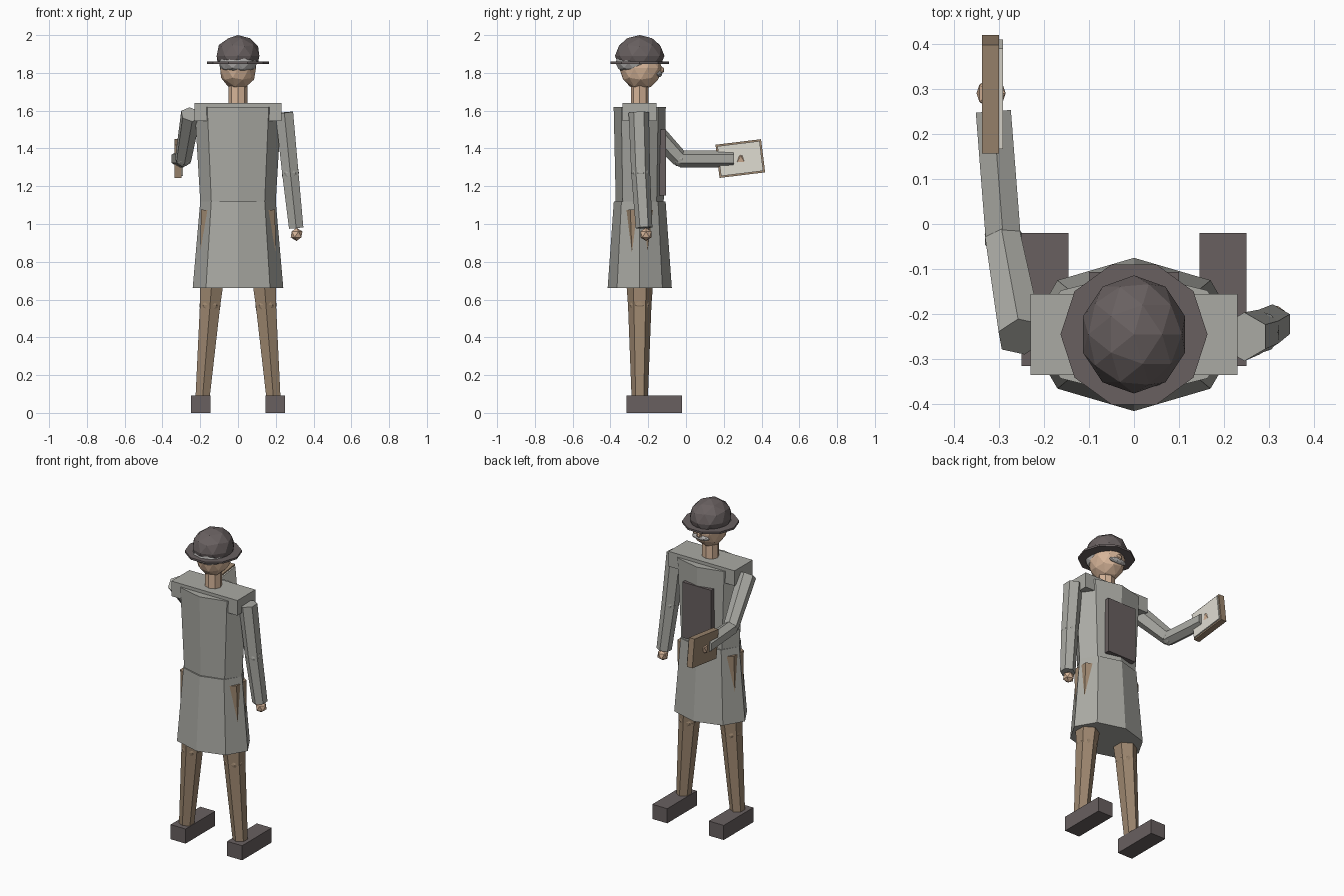
import bpy, bmesh, math
from mathutils import Vector, Matrix

if "Cube" in bpy.data.objects:
    bpy.data.objects.remove(bpy.data.objects["Cube"], do_unlink=True)


def material(name, srgb):
    linear = [(c / 255) ** 2.2 for c in srgb] + [1]
    m = bpy.data.materials.new(name)
    m.use_nodes = True
    m.diffuse_color = linear
    m.node_tree.nodes["Principled BSDF"].inputs["Base Color"].default_value = linear
    return m


coat = material("grey coat", (168, 168, 162))
dark = material("dark charcoal", (104, 96, 96))
wood = material("brown cloth", (156, 134, 111))
skin = material("skin", (214, 180, 152))
hair_grey = material("hair grey", (176, 174, 172))
paper = material("paper", (222, 219, 208))

BODY_Y = -0.245


def finish(name, bm, mat):
    bmesh.ops.recalc_face_normals(bm, faces=bm.faces)
    mesh = bpy.data.meshes.new(name)
    bm.to_mesh(mesh)
    bm.free()
    mesh.materials.append(mat)
    obj = bpy.data.objects.new(name, mesh)
    bpy.context.collection.objects.link(obj)
    return obj


def box(name, mat, low, high, tilt=0):
    low, high = Vector(low), Vector(high)
    bm = bmesh.new()
    bmesh.ops.create_cube(bm, size=1)
    bmesh.ops.scale(bm, vec=high - low, verts=bm.verts)
    bmesh.ops.rotate(bm, matrix=Matrix.Rotation(tilt, 3, "X"), verts=bm.verts)
    bmesh.ops.translate(bm, vec=(low + high) / 2, verts=bm.verts)
    return finish(name, bm, mat)


def ball(name, mat, center, radii, cut=None, detail=2):
    bm = bmesh.new()
    bmesh.ops.create_icosphere(bm, subdivisions=detail, radius=1)
    bmesh.ops.scale(bm, vec=radii, verts=bm.verts)
    bmesh.ops.translate(bm, vec=center, verts=bm.verts)
    if cut is not None:
        geom = bm.verts[:] + bm.edges[:] + bm.faces[:]
        bmesh.ops.bisect_plane(bm, geom=geom, plane_co=(0, 0, cut),
                               plane_no=(0, 0, 1), clear_inner=True)
    return finish(name, bm, mat)


def tube(name, mat, start, end, r1, r2, sides=6):
    """Tapered prism from start to end; r1 and r2 are (side, forward) radii."""
    start, end = Vector(start), Vector(end)
    axis = (end - start).normalized()
    forward = Vector((0, 0, 1)) if abs(axis.y) > 0.6 else Vector((0, 1, 0))
    forward = (forward - axis * forward.dot(axis)).normalized()
    side = forward.cross(axis)
    bm = bmesh.new()
    rings = []
    for p, (a, b) in ((start, r1), (end, r2)):
        ring = []
        for i in range(sides):
            t = math.tau * i / sides
            ring.append(bm.verts.new(p + side * a * math.sin(t) + forward * b * math.cos(t)))
        rings.append(ring)
        bm.faces.new(ring)
    for i in range(sides):
        j = (i + 1) % sides
        bm.faces.new((rings[0][i], rings[0][j], rings[1][j], rings[1][i]))
    return finish(name, bm, mat)


def limb(name, mat, points, radii):
    """Two tapered segments with a ball at the middle joint."""
    for part, i in (("upper", 0), ("lower", 1)):
        tube(f"{name}_{part}", mat, points[i], points[i + 1],
             (radii[i],) * 2, (radii[i + 1],) * 2)
    ball(f"{name}_joint", mat, points[1], (radii[1] * 0.95,) * 3)


# Coat: flared skirt, torso and shoulder yoke
tube("coat_skirt", coat, (0, BODY_Y, 0.66), (0, BODY_Y, 1.12), (0.24, 0.17), (0.2, 0.137), 8)
tube("coat_torso", coat, (0, BODY_Y, 1.12), (0, BODY_Y, 1.62), (0.2, 0.127), (0.23, 0.138), 8)
box("shoulder_yoke", coat, (-0.23, -0.335, 1.545), (0.23, -0.155, 1.64))
box("chest_panel", dark, (-0.1, -0.14, 1.15), (0.1, -0.107, 1.5))

# Legs and shoes
for label, s in (("left", 1), ("right", -1)):
    limb(f"{label}_leg", wood,
         [(s * 0.11, BODY_Y, 1.07), (s * 0.148, BODY_Y, 0.57), (s * 0.19, BODY_Y, 0.05)],
         [0.1, 0.062, 0.042])
    x = s * 0.197
    box(f"{label}_shoe", dark, (x - 0.052, -0.315, 0), (x + 0.052, -0.02, 0.092))

# Hanging arm, and the arm reaching forward
limb("left_arm", coat,
     [(0.245, -0.25, 1.59), (0.277, -0.24, 1.27), (0.308, -0.222, 0.98)], [0.054, 0.05, 0.044])
ball("left_hand", skin, (0.31, -0.212, 0.945), (0.035,) * 3, detail=1)
limb("right_arm", coat,
     [(-0.25, -0.25, 1.58), (-0.29, -0.032, 1.345), (-0.312, 0.25, 1.345)], [0.055, 0.045, 0.045])
ball("right_hand", skin, (-0.317, 0.29, 1.345), (0.036,) * 3, detail=1)

# Tilted board with a sheet of paper on its inner side
tilt = math.radians(7)
box("board", wood, (-0.337, 0.166, 1.258), (-0.299, 0.409, 1.435), tilt)
box("board_paper", paper, (-0.3, 0.175, 1.267), (-0.291, 0.4, 1.426), tilt)

# Head, face and hair
tube("neck", skin, (0, BODY_Y, 1.6), (0, BODY_Y, 1.75), (0.05, 0.047), (0.05, 0.047), 8)
ball("head", skin, (0, -0.24, 1.825), (0.1, 0.113, 0.115))
ball("hair", hair_grey, (0, -0.275, 1.855), (0.106, 0.1, 0.066))
ball("nose", skin, (0, -0.135, 1.815), (0.018, 0.022, 0.022), detail=1)
ball("moustache", hair_grey, (0, -0.145, 1.795), (0.06, 0.02, 0.018))

# Round hat: domed crown on a ten-sided brim
ball("hat_crown", dark, (0, BODY_Y, 1.89), (0.119, 0.131, 0.11), cut=1.85)
brim = tube("hat_brim", dark, (0, 0, 1.848), (0, 0, 1.86), (0.163, 0.163), (0.163, 0.163), 10)
brim.data.transform(Matrix.Translation((0, BODY_Y, 0)) @ Matrix.Rotation(math.pi / 2, 4, "Z"))
